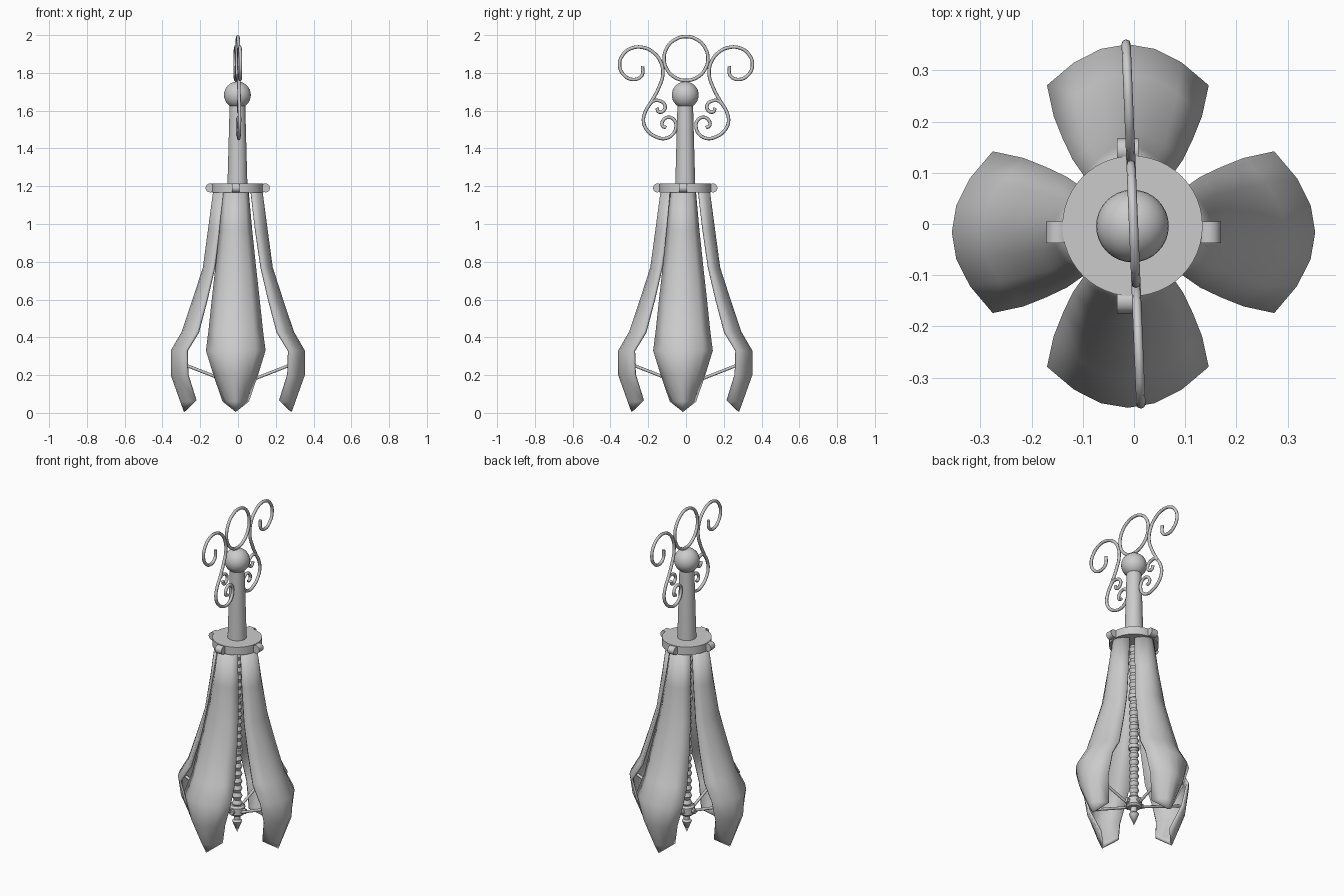
import bpy, bmesh, math
from mathutils import Matrix, Vector

cube = bpy.data.objects.get("Cube")
if cube:
    bpy.data.objects.remove(cube, do_unlink=True)

metal = bpy.data.materials.new("grey_metal")
metal.use_nodes = True
GREY = (0.6, 0.6, 0.6, 1)
metal.diffuse_color = GREY
metal.node_tree.nodes["Principled BSDF"].inputs["Base Color"].default_value = GREY
AXIS = Vector((-0.003, -0.004, 0))


def activate(obj):
    bpy.ops.object.select_all(action='DESELECT')
    obj.select_set(True)
    bpy.context.view_layer.objects.active = obj


def finish(name, bm, angle=40):
    mesh = bpy.data.meshes.new(name)
    bm.to_mesh(mesh)
    bm.free()
    obj = bpy.data.objects.new(name, mesh)
    bpy.context.collection.objects.link(obj)
    mesh.materials.append(metal)
    activate(obj)
    bpy.ops.object.shade_smooth_by_angle(angle=math.radians(angle))
    return obj


def lathe(name, profile, sides=32, angle=40):
    """Revolve (radius, height) points about the vertical axis."""
    bm = bmesh.new()
    verts = [bm.verts.new((r, 0, z)) for r, z in profile]
    edges = [bm.edges.new(pair) for pair in zip(verts, verts[1:])]
    bmesh.ops.spin(bm, geom=verts + edges, cent=(0, 0, 0), axis=(0, 0, 1),
                   angle=math.tau, steps=sides, use_merge=True)
    bmesh.ops.remove_doubles(bm, verts=bm.verts, dist=0.0005)
    bmesh.ops.recalc_face_normals(bm, faces=bm.faces)
    obj = finish(name, bm, angle)
    obj.location = AXIS
    return obj


def cylinder(name, start, end, radius, sides=12):
    a, b = Vector(start), Vector(end)
    d = b - a
    bm = bmesh.new()
    bmesh.ops.create_cone(
        bm, cap_ends=True, segments=sides, radius1=radius, radius2=radius, depth=d.length,
        matrix=Matrix.Translation((a + b) / 2) @ d.to_track_quat('Z', 'Y').to_matrix().to_4x4())
    return finish(name, bm)


def petal(name):
    """Curved leaf facing +x; rows are height, crest radius, edge radius, half width."""
    rows = [(1.18, .13, .075, .068), (.97, .158, .1, .087), (.77, .185, .13, .108),
            (.6, .24, .17, .127), (.43, .297, .215, .145), (.33, .355, .275, .158),
            (.2, .355, .27, .118), (.06, .305, .225, .07), (.005, .285, .285, 0)]
    steps = [j / 3 - 1 for j in range(7)]
    bm = bmesh.new()
    grid = [[bm.verts.new((crest - (crest - edge) * t * t, half * t, z)) for t in steps]
            for z, crest, edge, half in rows]
    for upper, lower in zip(grid, grid[1:]):
        for j in range(len(steps) - 1):
            bm.faces.new((upper[j], lower[j], lower[j + 1], upper[j + 1]))
    bmesh.ops.remove_doubles(bm, verts=bm.verts, dist=0.0005)
    obj = finish(name, bm, 50)
    shell = obj.modifiers.new("shell", 'SOLIDIFY')
    shell.thickness = 0.014
    shell.offset = -1
    return obj


def wire(name, points, cyclic=False):
    """Round wire through (y, z) points in the handle plane."""
    curve = bpy.data.curves.new(name, 'CURVE')
    curve.dimensions = '3D'
    curve.bevel_depth = 0.009
    curve.bevel_resolution = 2
    curve.resolution_u = 6
    curve.use_fill_caps = True
    spline = curve.splines.new('BEZIER')
    spline.bezier_points.add(len(points) - 1)
    spline.use_cyclic_u = cyclic
    for bp, (y, z) in zip(spline.bezier_points, points):
        bp.co = (0, y, z)
        bp.handle_left_type = bp.handle_right_type = 'AUTO'
    curve.materials.append(metal)
    obj = bpy.data.objects.new(name, curve)
    bpy.context.collection.objects.link(obj)
    obj.rotation_euler.z = 0.041
    obj.location.x = -0.001
    activate(obj)
    bpy.ops.object.convert(target='MESH')
    return obj


# Collar, tapered grip and ball
lathe("collar", [(0, 1.167), (.137, 1.167), (.137, 1.215), (0, 1.215)], 48)
lathe("grip", [(0, 1.2), (.053, 1.2), (.041, 1.64), (0, 1.64)])
lathe("ball", [(.071 * math.sin(math.pi * i / 16), 1.683 - .071 * math.cos(math.pi * i / 16))
               for i in range(17)])

# Threaded centre rod with collars, hub and pointed end
pitch = 0.045
thread = [(0, 1.18)]
for i in range(22):
    top = 1.17 - i * pitch
    thread += [(.019, top), (.029, top - pitch / 2)]
thread += [(.019, .18), (0, .18)]
lathe("threaded_rod", thread, 16, 20)
for label, z in (("upper", .84), ("lower", .52)):
    lathe(label + "_rod_collar", [(0, z - .012), (.031, z - .012), (.031, z + .012), (0, z + .012)], 16)
lathe("strut_hub", [(0, .135), (.035, .135), (.045, .145), (.045, .185), (.035, .195), (0, .195)], 16)
lathe("rod_point", [(0, .14), (.018, .14), (.018, .105), (.028, .095), (0, .025)], 16)

# Four petals, each with a hinge knuckle and a strut
for k, side in enumerate(("left", "back", "right", "front")):
    shift = Vector((-.001, -.016, 0)) if k % 2 == 0 else Vector((-.012, -.004, 0))
    parts = [petal(side + "_petal"),
             cylinder(side + "_hinge", (.147, -.021, 1.191), (.147, .021, 1.191), .024),
             cylinder(side + "_strut", (.03, 0, .157), (.34, 0, .278), .008)]
    for part in parts:
        part.rotation_euler.z = k * math.pi / 2
        part.location = shift

    # Lugs where the struts meet the hub
    a = k * math.pi / 2
    out = Vector((math.cos(a), math.sin(a), 0))
    up = Vector((0, 0, .165))
    cylinder(side + "_hub_lug", AXIS + up + out * .03, AXIS + up + out * .058, .016, 8)

# Ring and mirrored scrolls of the handle
wire("handle_ring", [(.116 * math.cos(math.tau * i / 12), 1.876 + .116 * math.sin(math.tau * i / 12))
                     for i in range(12)], True)
scroll = [(.23, 1.835), (.235, 1.785), (.28, 1.765), (.33, 1.79), (.352, 1.84), (.335, 1.895),
          (.29, 1.93), (.23, 1.935), (.175, 1.91), (.135, 1.86), (.123, 1.79), (.145, 1.72),
          (.185, 1.645), (.215, 1.595), (.225, 1.54), (.2, 1.49), (.155, 1.46), (.11, 1.453),
          (.07, 1.475), (.053, 1.515), (.062, 1.55), (.09, 1.565), (.12, 1.55), (.125, 1.52),
          (.105, 1.51)]
curl = [(.195, 1.63), (.175, 1.65), (.14, 1.652), (.112, 1.63), (.117, 1.602), (.143, 1.593),
        (.155, 1.615)]
for label, s in (("back", 1), ("front", -1)):
    wire(label + "_scroll", [(s * y, z) for y, z in scroll])
    wire(label + "_curl", [(s * y, z) for y, z in curl])
